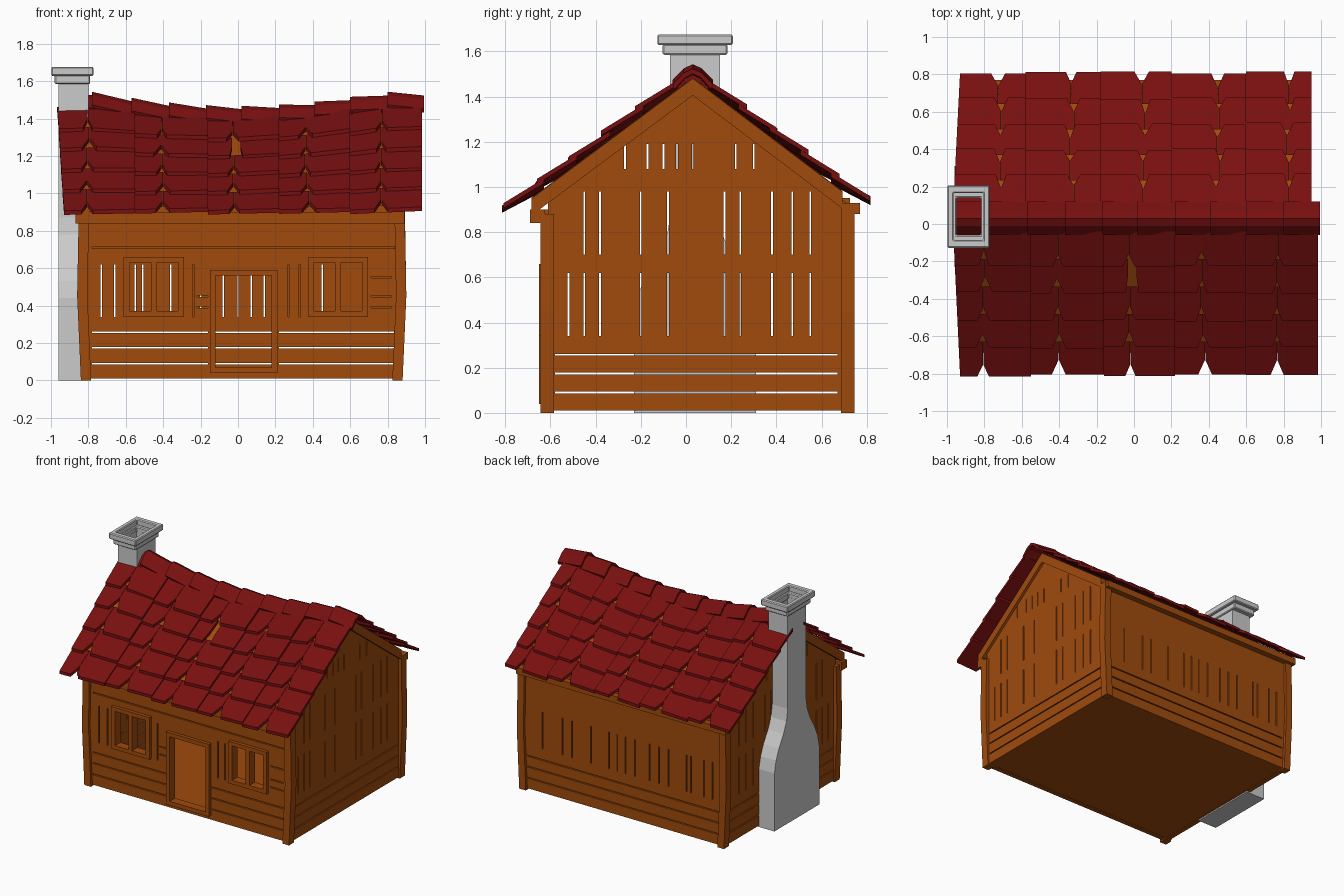
import bpy, bmesh, math, random

if "Cube" in bpy.data.objects:
    bpy.data.objects.remove(bpy.data.objects["Cube"])

random.seed(4)


def material(name, col):
    m = bpy.data.materials.new(name)
    m.diffuse_color = (*col, 1)
    m.use_nodes = True
    m.node_tree.nodes["Principled BSDF"].inputs["Base Color"].default_value = m.diffuse_color
    return m


WOOD = material("wood", (0.35, 0.07, 0.004))
RED = material("red_tile", (0.19, 0.005, 0.005))


def prism(bm, low, high):
    """Closed solid between two matching polygons."""
    a = [bm.verts.new(p) for p in low]
    b = [bm.verts.new(p) for p in high]
    n = len(a)
    bm.faces.new(a[::-1])
    bm.faces.new(b)
    for i in range(n):
        bm.faces.new((a[i], a[(i + 1) % n], b[(i + 1) % n], b[i]))


def box(bm, x0, x1, y0, y1, z0, z1):
    q = [(x0, y0), (x1, y0), (x1, y1), (x0, y1)]
    prism(bm, [(*p, z0) for p in q], [(*p, z1) for p in q])


def finish(name, bm, mat=None):
    bmesh.ops.recalc_face_normals(bm, faces=bm.faces)
    me = bpy.data.meshes.new(name)
    bm.to_mesh(me)
    bm.free()
    ob = bpy.data.objects.new(name, me)
    bpy.context.collection.objects.link(ob)
    if mat:
        me.materials.append(mat)
    return ob


def wall(name, outline, axis, d0, d1, cuts):
    """Extruded outline with rectangular openings (u0, u1, z0, z1)."""
    def put(u, z, d):
        return (u, d, z) if axis == 'y' else (d, u, z)
    bm = bmesh.new()
    prism(bm, [put(*p, d0) for p in outline], [put(*p, d1) for p in outline])
    ob = finish(name, bm, WOOD)
    bm = bmesh.new()
    for u0, u1, z0, z1 in cuts:
        q = [(u0, z0), (u1, z0), (u1, z1), (u0, z1)]
        prism(bm, [put(*p, d0 - .05) for p in q], [put(*p, d1 + .05) for p in q])
    cutter = finish(name + "_cutter", bm)
    mod = ob.modifiers.new("openings", 'BOOLEAN')
    mod.operation, mod.solver, mod.object = 'DIFFERENCE', 'EXACT', cutter
    dg = bpy.context.evaluated_depsgraph_get()
    ob.data = bpy.data.meshes.new_from_object(ob.evaluated_get(dg))
    ob.modifiers.clear()
    bpy.data.objects.remove(cutter)


def vslits(us, z0, z1):
    return [(u - .004, u + .004, z0, z1) for u in us]


def hslits(zs, u0, u1):
    return [(u0, u1, z - .004, z + .004) for z in zs]


LOW = (.09, .175, .257)

# front wall: board gaps, door and window openings
front = hslits(LOW, -.78, -.16) + hslits(LOW, .22, .84) + hslits((.71,), -.78, .84)
front += vslits((-.73, -.66, -.24, .27, .33), .34, .62)
front += hslits((.39, .45), -.22, -.16) + hslits((.39, .45, .55), .71, .82)
front += [(-.12, .18, .07, .56)]
WINDOWS = (-.45, .535)
for c in WINDOWS:
    front += [(c - .13, c + .13, .37, .63)]
wall("front_wall", [(-.82, .01), (.86, .01), (.86, .9), (-.82, .9)], 'y', -.625, -.59, front)

# back wall
back = hslits(LOW, -.78, .84)
back += vslits((-.73, -.66, -.55, -.51, -.36, -.28, -.2, -.08, 0, .07, .14, .29, .45, .53, .7), .34, .62)
wall("back_wall", [(-.82, .01), (.86, .01), (.86, .95), (-.82, .95)], 'y', .69, .725, back)

# gable walls
gable = [(-.61, .01), (.71, .01), (.71, .93), (.03, 1.45), (-.61, .93)]
cuts = hslits(LOW, -.58, .67)
cuts += vslits((-.52, -.45, -.38, -.2, -.08, .17, .24, .38, .47, .55), .34, .62)
cuts += vslits((-.45, -.38, -.2, -.08, .17, .24, .38, .47, .55), .7, .98)
cuts += vslits((-.27, -.17, -.1, -.04, .03, .22, .3), 1.08, 1.19)
wall("right_wall", gable, 'x', .835, .87, cuts)
wall("left_wall", gable, 'x', -.83, -.795, cuts)

# floor
bm = bmesh.new()
box(bm, -.82, .86, -.61, .71, .015, .035)
finish("floor", bm, WOOD)

# corner posts, leaning slightly outward
bm = bmesh.new()
for sx, xb in ((-1, -.84), (1, .88)):
    for sy, yo, top in ((-1, -.645, .88), (1, .745, .93)):
        def sect(z, out):
            x, y = xb + sx * out, yo
            xi, yi = x - sx * .055, y - sy * .06
            return [(x, y, z), (xi, y, z), (xi, yi, z), (x, yi, z)]
        prism(bm, sect(0, 0), sect(.45, .02))
        prism(bm, sect(.45, .02), sect(top, .012))
finish("corner_posts", bm, WOOD)

# eave beams
bm = bmesh.new()
box(bm, -.87, .89, -.69, -.625, .84, .9)
box(bm, -.87, .89, .725, .77, .88, .93)
finish("eave_beams", bm, WOOD)

# door frame
bm = bmesh.new()
Y0, Y1 = -.65, -.585
box(bm, -.15, -.12, Y0, Y1, .04, .59)
box(bm, .18, .21, Y0, Y1, .04, .59)
box(bm, -.12, .18, Y0, Y1, .56, .59)
box(bm, -.12, .18, Y0, Y1, .04, .07)
finish("door_frame", bm, WOOD)

# window frames with a middle bar
bm = bmesh.new()
for c in WINDOWS:
    for x in (-.145, 0, .145):
        box(bm, c + x - .016, c + x + .016, Y0, Y1, .34, .66)
    for z in (.34, .63):
        for s in (-.0725, .0725):
            box(bm, c + s - .057, c + s + .057, Y0, Y1, z, z + .03)
finish("window_frames", bm, WOOD)

# sagging roof surface: t runs from eave (0) to ridge (1)
YR = .03
EAVE = {"front": (-.81, .87), "back": (.81, .905)}


def ridge(x):
    return 1.495 - .075 * max(0, 1 - (x / .75) ** 2)


def roof(side, x, t, lift):
    ye, ze = EAVE[side]
    if x < -.92:
        x -= .04 * t
    return (x, ye + (YR - ye) * t, ze + (ridge(x) - ze) * t + lift)


# boarded deck and gable rafters
for side in EAVE:
    bm = bmesh.new()
    xs = [-.85 + 1.73 * i / 8 for i in range(9)]
    for a, b in zip(xs, xs[1:]):
        q = [(a, .15), (b, .15), (b, 1), (a, 1)]
        prism(bm, [roof(side, *p, -.03) for p in q], [roof(side, *p, -.012) for p in q])
    bmesh.ops.remove_doubles(bm, verts=bm.verts, dist=1e-4)
    finish(side + "_deck", bm, WOOD)
    bm = bmesh.new()
    for a, b in ((-.855, -.79), (.83, .89)):
        q = [(a, .15), (b, .15), (b, 1), (a, 1)]
        prism(bm, [roof(side, *p, -.09) for p in q], [roof(side, *p, -.015) for p in q])
    finish(side + "_rafters", bm, WOOD)

# tiles: five notched columns in five overlapping rows per side
COLUMNS = {"front": ((-.93, -.55, -.16, .22, .6, .985), (-.8, -.4, -.02, .37, .77)),
           "back": ((-.93, -.58, -.18, .2, .6, .95), (-.72, -.33, .05, .45, .83))}
for side, (div, notch) in COLUMNS.items():
    bm = bmesh.new()
    for row in range(5):
        for c in range(5):
            x0, x1, n = div[c], div[c + 1], notch[c] + random.uniform(-.012, .012)
            t0 = row * .175 + random.uniform(-.008, .008)
            t1 = row * .175 + .215
            broken = side == "front" and row == 3 and c == 2
            w, gap = (.035, .024) if broken else (random.uniform(.025, .04), .001)
            d = t0 + random.uniform(.07, .1)
            halves = ([(x0, t0), (n - w, t0), (n - gap, d), (n - gap, t1), (x0, t1)],
                      [(n + w, t0), (x1, t0), (x1, t1), (n + gap, t1), (n + gap, d)])
            tilt = random.uniform(.008, .018)
            for half in halves:
                def pts(h):
                    return [roof(side, x, t, h + .024 * (t1 - t) / .215
                                 + tilt * (x - x0) / (x1 - x0)) for x, t in half]
                prism(bm, pts(-.006), pts(.016))
    finish(side + "_tiles", bm, RED)

# overlapping rounded ridge caps
bm = bmesh.new()
PROFILE = ((-.09, -.07), (-.04, -.018), (0, 0), (.04, -.018), (.09, -.07))
edges = (-.95, -.78, -.57, -.37, -.17, .02, .22, .41, .6, .8, .98)
for a, b in zip(edges, edges[1:]):
    def arc(x, up):
        z = ridge(x) + .034 + up
        return ([(x, YR + y, z + h) for y, h in PROFILE]
                + [(x, YR + y * .9, z + h - .022) for y, h in PROFILE[::-1]])
    prism(bm, arc(a, .014), arc(b + .015, -.006))
finish("ridge_caps", bm, RED)

# hollow chimney stack with a curved shoulder
CY = .04
half = ((.27, 0), (.27, .44), (.25, .53), (.215, .61), (.16, .7), (.125, .78), (.11, .87), (.11, 1.6))
bm = bmesh.new()
out = [(CY + y, z) for y, z in half] + [(CY - y, z) for y, z in half[::-1]]
prism(bm, [(-.96, *p) for p in out], [(-.80, *p) for p in out])
top = [f for f in bm.faces if all(v.co.z > 1.59 for v in f.verts)]
bmesh.ops.delete(bm, geom=top, context='FACES_ONLY')
stack = finish("chimney_stack", bm)
sol = stack.modifiers.new("walls", 'SOLIDIFY')
sol.thickness, sol.offset = .015, -1


# stepped, open chimney collars
def ring(bm, hx, hy, ix, iy, z0, z1):
    cx = -.885
    loops = []
    for x, y, z in ((hx, hy, z0), (hx, hy, z1), (ix, iy, z1), (ix, iy, z0)):
        loops.append([bm.verts.new((cx + sx * x, CY + sy * y, z))
                      for sx, sy in ((-1, -1), (1, -1), (1, 1), (-1, 1))])
    for i in range(4):
        p, q = loops[i], loops[(i + 1) % 4]
        for k in range(4):
            m = (k + 1) % 4
            bm.faces.new((p[k], p[m], q[m], q[k]))


bm = bmesh.new()
ring(bm, .095, .143, .066, .1, 1.585, 1.632)
ring(bm, .113, .167, .08, .125, 1.628, 1.675)
cap = finish("chimney_collars", bm)
bev = cap.modifiers.new("soft_edges", 'BEVEL')
bev.width, bev.segments = .006, 1
